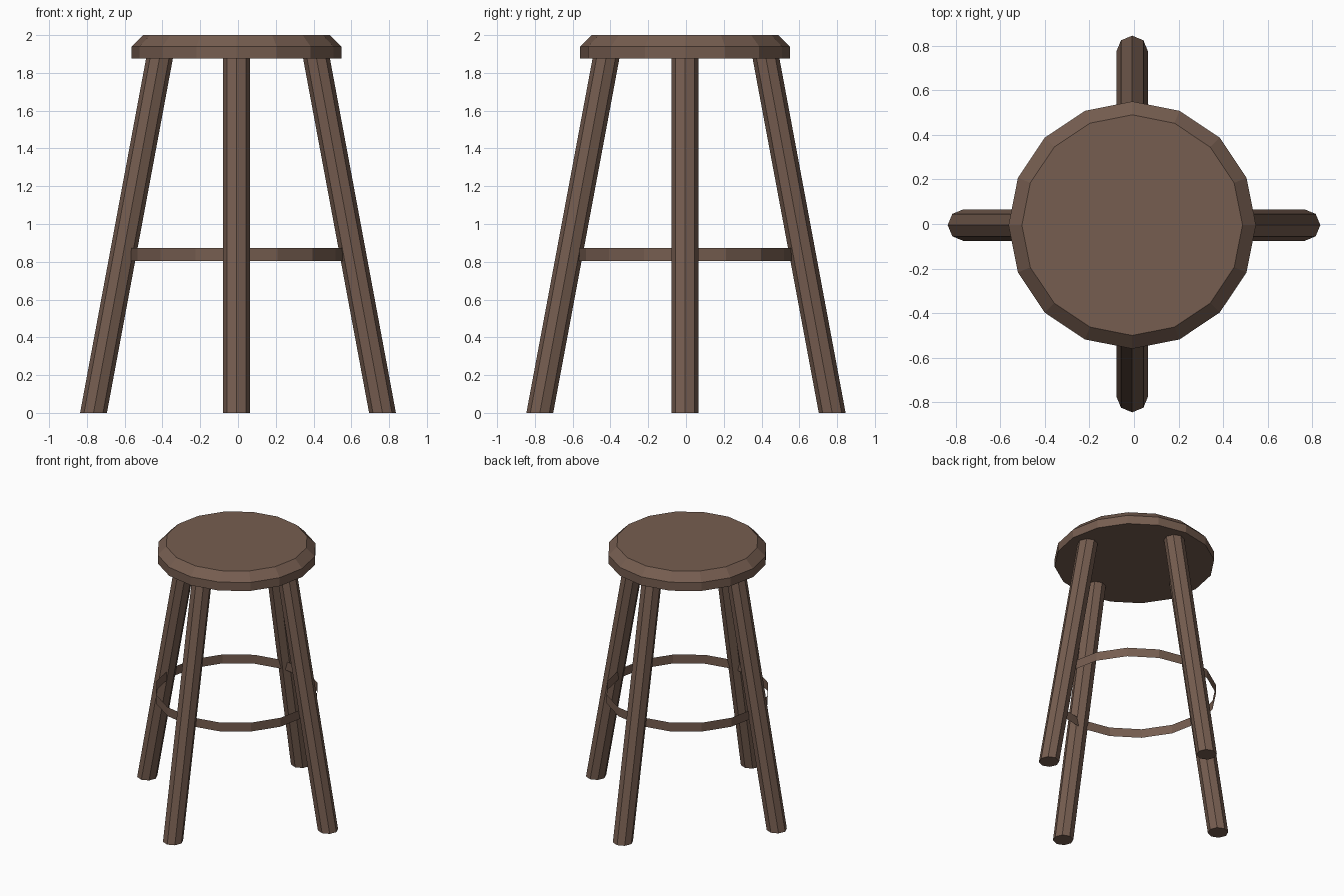
import bpy, bmesh
from math import cos, sin, pi

if "Cube" in bpy.data.objects:
    bpy.data.objects.remove(bpy.data.objects["Cube"])

wood = bpy.data.materials.new("brown_wood")
wood.diffuse_color = (0.18, 0.11, 0.08, 1)
wood.use_nodes = True
wood.node_tree.nodes["Principled BSDF"].inputs["Base Color"].default_value = wood.diffuse_color


def loft(name, rings, sides, caps=True):
    """Skin horizontal polygons given as (x, y, z, radius)."""
    bm = bmesh.new()
    loops = [[bm.verts.new((x + r * cos(2 * pi * i / sides),
                            y + r * sin(2 * pi * i / sides), z))
              for i in range(sides)] for x, y, z, r in rings]
    for a, b in zip(loops, loops[1:]):
        for i in range(sides):
            j = (i + 1) % sides
            bm.faces.new((a[i], a[j], b[j], b[i]))
    if caps:
        bm.faces.new(loops[0][::-1])
        bm.faces.new(loops[-1])
    mesh = bpy.data.meshes.new(name)
    bm.to_mesh(mesh)
    bm.free()
    mesh.materials.append(wood)
    obj = bpy.data.objects.new(name, mesh)
    bpy.context.collection.objects.link(obj)
    return obj


CX, CY = -0.008, -0.005

# Seat with chamfered top edge
loft("seat", [(CX, CY, 1.875, 0.555), (CX, CY, 1.94, 0.555),
              (CX, CY, 2.0, 0.495)], 16)

# Four splayed octagonal legs, cut level at floor and seat
for name, dx, dy in (("right_leg", 1, 0), ("left_leg", -1, 0),
                     ("back_leg", 0, 1), ("front_leg", 0, -1)):
    foot, top = (0.765, 0.415) if dx else (0.774, 0.423)
    ox, oy = (0, CY) if dx else (CX, 0)
    loft(name, [(ox + dx * foot, oy + dy * foot, 0, 0.071),
                (ox + dx * top, oy + dy * top, 1.88, 0.071)], 8)

# Thin footrest band joining the legs
loft("footrest_ring", [(CX, CY, 0.805, 0.568), (CX, CY, 0.873, 0.568)],
     16, caps=False)
